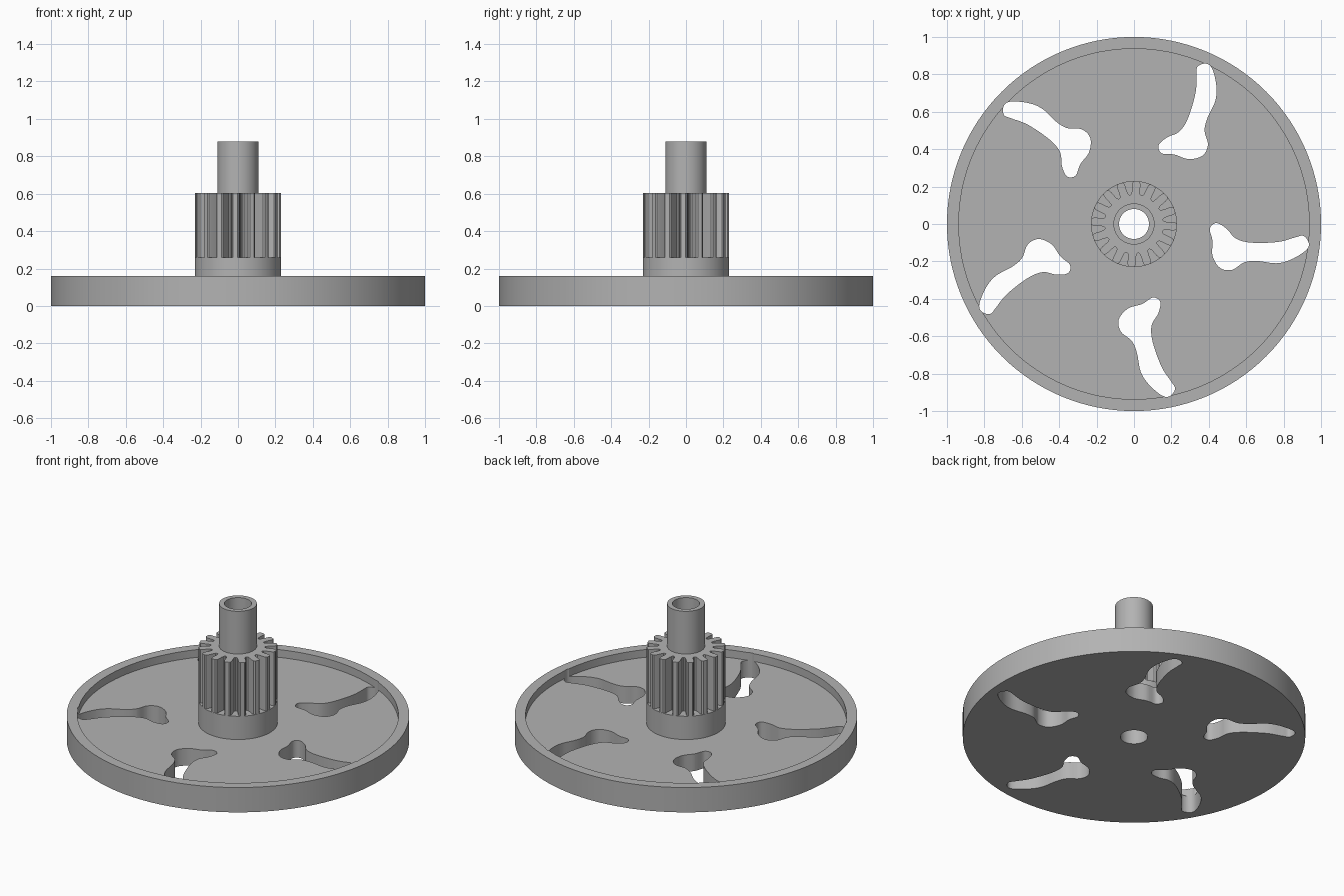
import bpy, bmesh
from math import cos, sin, tau, radians
from mathutils import Vector

cube = bpy.data.objects.get("Cube")
if cube:
    bpy.data.objects.remove(cube)

grey = bpy.data.materials.new("plain_grey")
grey.use_nodes = True
colour = (0.45, 0.45, 0.45, 1)
grey.diffuse_color = colour
grey.node_tree.nodes["Principled BSDF"].inputs["Base Color"].default_value = colour


def circle(r, z, n):
    return [(r * cos(tau * i / n), r * sin(tau * i / n), z) for i in range(n)]


def finish(name, bm):
    bmesh.ops.recalc_face_normals(bm, faces=bm.faces)
    mesh = bpy.data.meshes.new(name)
    bm.to_mesh(mesh)
    bm.free()
    mesh.materials.append(grey)
    ob = bpy.data.objects.new(name, mesh)
    bpy.context.collection.objects.link(ob)
    return ob


def ring_solid(name, loops):
    """Join equal loops into a closed, hollow solid."""
    bm = bmesh.new()
    rows = [[bm.verts.new(p) for p in loop] for loop in loops]
    n = len(rows[0])
    for k, a in enumerate(rows):
        b = rows[(k + 1) % len(rows)]
        for i in range(n):
            j = (i + 1) % n
            bm.faces.new((a[i], a[j], b[j], b[i]))
    return finish(name, bm)


def smooth_loop(points, steps=5):
    """Closed Catmull-Rom curve through the points."""
    pts = [Vector(p) for p in points]
    out = []
    for i in range(len(pts)):
        a, b, c, d = (pts[(i + k) % len(pts)] for k in (-1, 0, 1, 2))
        for s in range(steps):
            t = s / steps
            out.append(b + (c - a) * t / 2 + (a * 2 - b * 5 + c * 4 - d) * t * t / 2
                       + (b * 3 - a - c * 3 + d) * t ** 3 / 2)
    return out


def shade(ob):
    bpy.ops.object.select_all(action="DESELECT")
    ob.select_set(True)
    bpy.context.view_layer.objects.active = ob
    bpy.ops.object.shade_smooth_by_angle(angle=radians(30))


# Rimmed wheel, collar and hollow shaft as one turned profile
profile = [(0.08, 0), (1, 0), (1, 0.16), (0.937, 0.16), (0.937, 0.11), (0.23, 0.11),
           (0.23, 0.26), (0.11, 0.26), (0.11, 0.88), (0.08, 0.88)]
wheel = ring_solid("wheel_with_shaft", [circle(r, z, 128) for r, z in profile])

# Five curved slots through the wheel
slot = smooth_loop([(0.405, -0.025), (0.42, -0.09), (0.42, -0.17), (0.46, -0.235),
                    (0.525, -0.245), (0.59, -0.205), (0.66, -0.198), (0.76, -0.21),
                    (0.84, -0.19), (0.92, -0.14), (0.934, -0.1), (0.905, -0.063),
                    (0.86, -0.072), (0.77, -0.096), (0.63, -0.1), (0.545, -0.078),
                    (0.495, -0.025), (0.44, 0.005)])
bm = bmesh.new()
for k in range(5):
    c, s = cos(tau * k / 5), sin(tau * k / 5)
    base = [bm.verts.new((p.x * c - p.y * s, p.x * s + p.y * c, -0.1)) for p in slot]
    face = bm.faces.new(base)
    top = bmesh.ops.extrude_face_region(bm, geom=[face])["geom"]
    bmesh.ops.translate(bm, vec=(0, 0, 0.4),
                        verts=[v for v in top if isinstance(v, bmesh.types.BMVert)])
cutter = finish("slot_cutter", bm)
cutter.hide_render = True
cut = wheel.modifiers.new("slots", "BOOLEAN")
cut.operation = "DIFFERENCE"
cut.solver = "EXACT"
cut.object = cutter
bpy.context.view_layer.objects.active = wheel
bpy.ops.object.modifier_apply(modifier=cut.name)
bpy.data.objects.remove(cutter)
shade(wheel)

# Pinion with rounded teeth around the shaft
TEETH = 16
half = [(0.157, 10.5), (0.163, 8), (0.18, 6.8), (0.21, 6), (0.224, 5), (0.23, 3)]
tooth = [(r, -a) for r, a in half] + [(r, a) for r, a in reversed(half)]
outline = []
for k in range(TEETH):
    for r, a in tooth:
        angle = tau * k / TEETH + radians(a - 3.4)
        outline.append((r * cos(angle), r * sin(angle)))


def level(z):
    return [(x, y, z) for x, y in outline]


def bore(z):
    return [(0.108 * Vector((x, y)).normalized().x, 0.108 * Vector((x, y)).normalized().y, z)
            for x, y in outline]


pinion = ring_solid("pinion", [level(0.26), level(0.605), bore(0.605), bore(0.26)])
shade(pinion)
